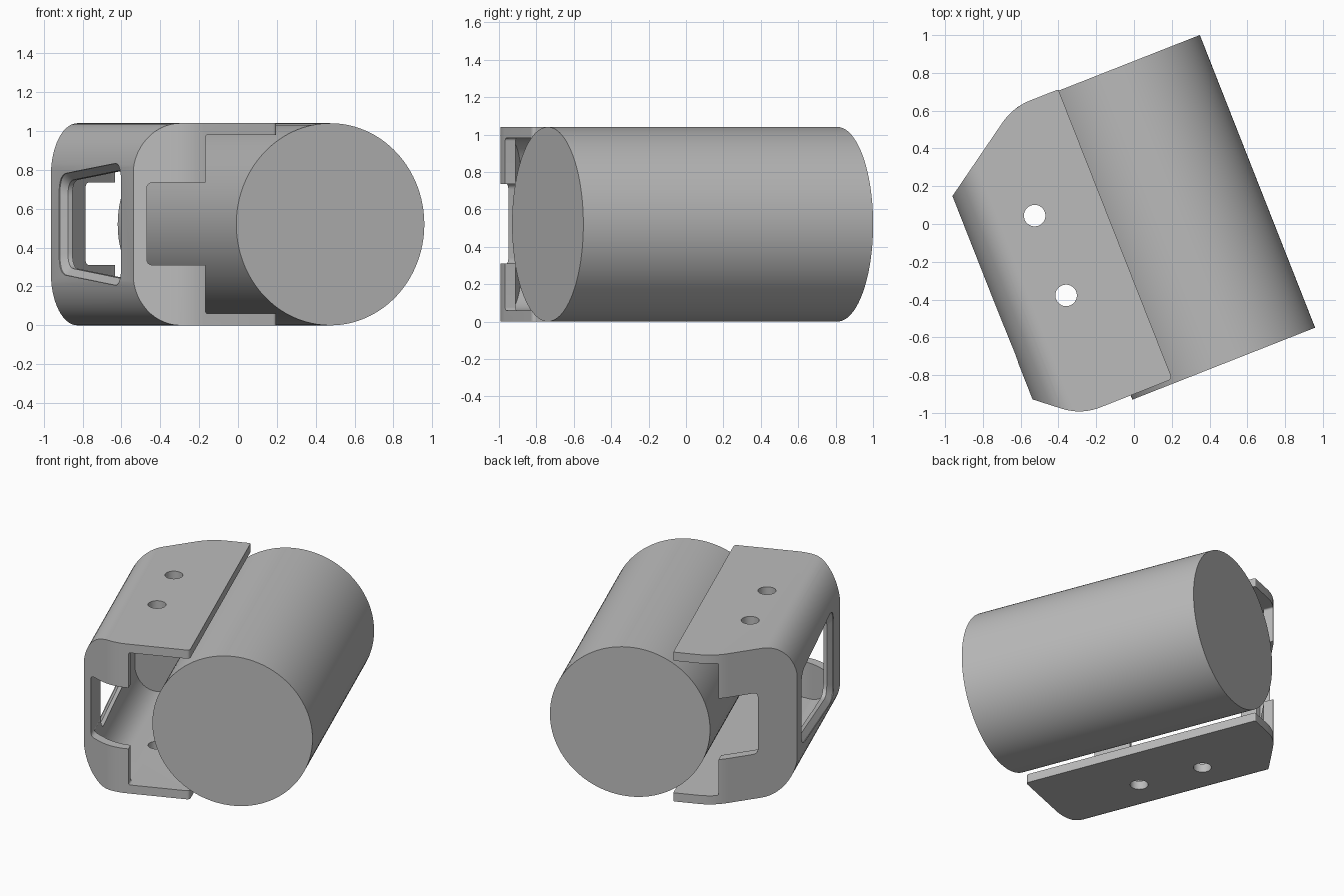
import bpy, bmesh, math
from mathutils import Vector

cube = bpy.data.objects.get("Cube")
if cube:
    bpy.data.objects.remove(cube, do_unlink=True)

TURN = math.radians(21.5)
HEIGHT = 1.04
WALL = 0.06

grey = bpy.data.materials.new("mid_grey")
grey.use_nodes = True
grey.diffuse_color = (0.5, 0.5, 0.5, 1)
grey.node_tree.nodes["Principled BSDF"].inputs["Base Color"].default_value = (0.5, 0.5, 0.5, 1)


def rounded(points, cuts, steps=10):
    """Replace each corner with a curve that starts the given distance before it."""
    out = []
    for i, (p, cut) in enumerate(zip(points, cuts)):
        p = Vector(p)
        if not cut:
            out.append(p)
            continue
        a = p + (Vector(points[i - 1]) - p).normalized() * cut
        b = p + (Vector(points[(i + 1) % len(points)]) - p).normalized() * cut
        for k in range(steps + 1):
            t = k / steps
            out.append(a * (1 - t) ** 2 + p * 2 * t * (1 - t) + b * t * t)
    return out


def inset(points, t):
    """Move the sides of a counter-clockwise outline inwards."""
    out = []
    for i, p in enumerate(points):
        p = Vector(p)
        e1 = (p - Vector(points[i - 1])).normalized()
        e2 = (Vector(points[(i + 1) % len(points)]) - p).normalized()
        n1, n2 = Vector((-e1.y, e1.x)), Vector((-e2.y, e2.x))
        out.append(p + (n1 + n2) * t / (1 + n1.dot(n2)))
    return out


def loft(name, sections, place):
    """Solid through matching outlines, each paired with its depth."""
    bm = bmesh.new()
    rings = [[bm.verts.new(place(p, d)) for p in outline] for d, outline in sections]
    for lo, hi in zip(rings, rings[1:]):
        for i in range(len(lo)):
            bm.faces.new((lo[i - 1], lo[i], hi[i], hi[i - 1]))
    bm.faces.new(rings[0])
    bm.faces.new(rings[-1])
    bmesh.ops.recalc_face_normals(bm, faces=bm.faces)
    mesh = bpy.data.meshes.new(name)
    bm.to_mesh(mesh)
    bm.free()
    obj = bpy.data.objects.new(name, mesh)
    bpy.context.collection.objects.link(obj)
    obj.hide_render = True
    return obj


def in_plan(p, d): return (p[0], p[1], d)
def in_profile(p, d): return (p[0], d, p[1])
def in_side(p, d): return (d, p[0], p[1])


def bake(obj):
    bpy.context.view_layer.update()
    mesh = bpy.data.meshes.new_from_object(obj.evaluated_get(bpy.context.evaluated_depsgraph_get()))
    obj.modifiers.clear()
    obj.data = mesh


def boolean(obj, tool, operation="DIFFERENCE"):
    mod = obj.modifiers.new("cut", "BOOLEAN")
    mod.object, mod.operation, mod.solver = tool, operation, "EXACT"
    bake(obj)
    bpy.data.objects.remove(tool, do_unlink=True)


def shell(name, t, right):
    """Rounded C profile trimmed to the plan outline."""
    plan = [(right, 0.81), (-0.37, 0.81), (-0.84, 0.49), (-0.84, -0.667), (-0.63, -0.838), (right, -0.838)]
    plan = rounded(inset(plan, t), [0.01, 0.1, 0, 0, 0.11, 0.025])
    body = loft(name, [(-0.05, plan), (HEIGHT + 0.05, plan)], in_plan)
    a, b, left = 0.2 - t / 2, 0.27 - t / 2, -0.843 + t
    profile = [(0.6, t), (0.6, HEIGHT - t)]
    for zc, start in ((HEIGHT - t - b, 90), (t + b, 180)):
        for k in range(15):
            ang = math.radians(start + 90 * k / 14)
            profile.append((left + a + a * math.cos(ang), zc + b * math.sin(ang)))
    boolean(body, loft("profile", [(-1.2, profile), (1.2, profile)], in_profile), "INTERSECT")
    return body


def slot(left, z0, z1, v0, v1, cut):
    outline = rounded([(left, z0), (0.6, z0), (0.6, z1), (left, z1)], [cut, 0, 0, cut], 5)
    return loft("slot", [(v0, outline), (v1, outline)], in_profile)


# Bracket: hollow shell with open inner side
bracket = shell("bracket", 0, -0.112)
boolean(bracket, shell("hollow", WALL, 0.5))

# End walls stop short of the plates, with an open middle band
for wall_end, opening, v0, v1 in ((-0.51, -0.785, -1.2, -0.45), (-0.40, -0.62, 0.45, 1.2)):
    boolean(bracket, slot(wall_end, WALL, HEIGHT - WALL, v0, v1, 0.015))
    boolean(bracket, slot(opening, 0.31, 0.735, v0, v1, 0.03))

# Side window with a flared rim
window = [(-0.49, 0.20), (0.38, 0.265), (0.38, 0.775), (-0.49, 0.84)]
rim = rounded(window, [0.1] * 4)
hole = rounded(inset(window, 0.035), [0.08] * 4)
boolean(bracket, loft("window", [(-1, rim), (-0.835, rim), (-0.805, hole), (-0.6, hole)], in_side))

# Screw holes through both plates
for v in (0.234, -0.22):
    ring = [(-0.473 + 0.057 * math.cos(k * math.tau / 40), v + 0.057 * math.sin(k * math.tau / 40)) for k in range(40)]
    boolean(bracket, loft("screw_hole", [(-0.1, ring), (HEIGHT + 0.1, ring)], in_plan))

# Cylinder body
circle = [(0.171 + 0.52 * math.cos(k * math.tau / 128), 0.52 + 0.52 * math.sin(k * math.tau / 128)) for k in range(128)]
cylinder = loft("cylinder", [(-0.862, circle), (0.803, circle)], in_profile)

# Finish: colour, shading and the turn of the whole assembly
for obj in (bracket, cylinder):
    obj.hide_render = False
    obj.data.materials.clear()
    obj.data.materials.append(grey)
    obj.rotation_euler.z = TURN
    bpy.ops.object.select_all(action="DESELECT")
    obj.select_set(True)
    bpy.context.view_layer.objects.active = obj
    bpy.ops.object.shade_smooth_by_angle(angle=math.radians(30))
